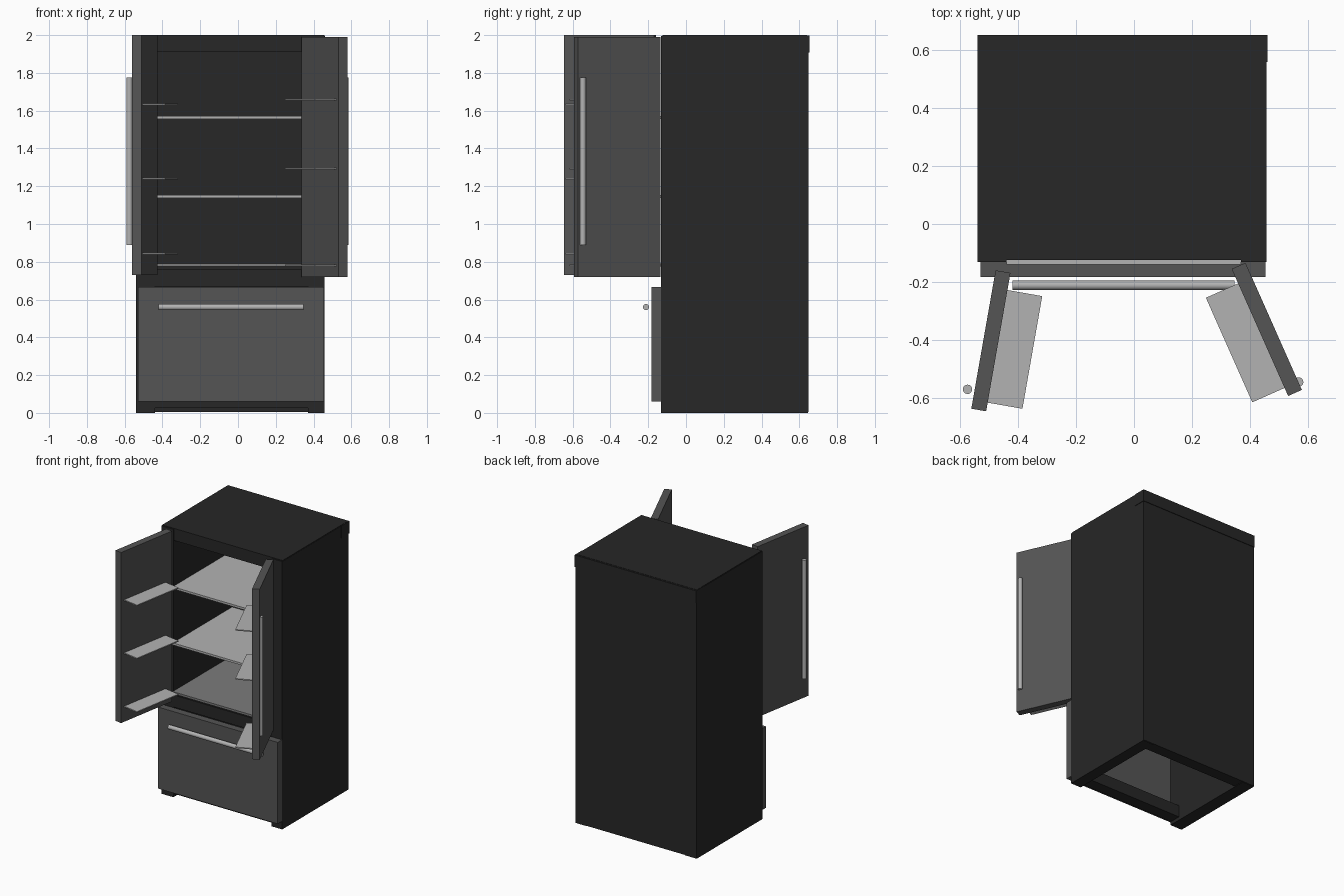
import bpy, bmesh, math
from mathutils import Vector, Matrix

if "Cube" in bpy.data.objects:
    bpy.data.objects.remove(bpy.data.objects["Cube"])


def material(name, v):
    m = bpy.data.materials.new(name)
    m.diffuse_color = (v, v, v, 1)
    m.use_nodes = True
    m.node_tree.nodes["Principled BSDF"].inputs["Base Color"].default_value = m.diffuse_color
    return m


BLACK = material("dark_body", 0.02)
DOOR = material("door_grey", 0.09)
SMOKE = material("smoked_glass", 0.2)
SILVER = material("silver", 0.45)


def finish(name, bm, mat, matrix=Matrix()):
    bm.transform(matrix)
    me = bpy.data.meshes.new(name)
    bm.to_mesh(me)
    bm.free()
    me.materials.append(mat)
    ob = bpy.data.objects.new(name, me)
    bpy.context.collection.objects.link(ob)
    return ob


def box(name, lo, hi, mat, matrix=Matrix()):
    lo, hi = Vector(lo), Vector(hi)
    bm = bmesh.new()
    bmesh.ops.create_cube(bm, size=1)
    bm.transform(Matrix.Translation((lo + hi) / 2) @ Matrix.Diagonal((*(hi - lo), 1)))
    return finish(name, bm, mat, matrix)


def bar(name, a, b, radius, mat):
    a, b = Vector(a), Vector(b)
    bm = bmesh.new()
    bmesh.ops.create_cone(bm, cap_ends=True, segments=24, radius1=radius, radius2=radius,
                          depth=(b - a).length)
    rot = (b - a).to_track_quat('Z', 'Y').to_matrix().to_4x4()
    ob = finish(name, bm, mat, Matrix.Translation((a + b) / 2) @ rot)
    for p in ob.data.polygons:
        p.use_smooth = len(p.vertices) == 4
    return ob


# Cabinet shell: thick panels, open at the front and underneath
box("left_side", (-0.54, -0.132, 0), (-0.44, 0.645, 1.995), BLACK)
box("right_side", (0.37, -0.132, 0), (0.457, 0.645, 1.995), BLACK)
box("back_panel", (-0.535, 0.56, 0.004), (0.453, 0.648, 1.97), BLACK)
box("top_panel", (-0.537, -0.125, 1.91), (0.455, 0.64, 2.0), BLACK)
box("top_back_rail", (-0.54, 0.56, 1.908), (0.461, 0.653, 1.998), BLACK)
box("divider", (-0.535, -0.128, 0.67), (0.453, 0.60, 0.76), BLACK)
box("bottom_front_rail", (-0.46, -0.128, 0.025), (0.39, -0.04, 0.115), BLACK)

# Inner shelves
for i, (z, mat) in enumerate([(0.782, SMOKE), (1.145, SILVER), (1.563, SILVER)]):
    box(f"shelf_{i + 1}", (-0.44, -0.14, z - 0.008), (0.37, 0.56, z + 0.008), mat)

# Freezer drawer front and its handle
box("drawer_front", (-0.53, -0.183, 0.06), (0.455, -0.13, 0.667), DOOR)
bar("drawer_handle", (-0.42, -0.212, 0.56), (0.347, -0.212, 0.56), 0.016, SILVER)


# Open doors, local: x along the door from the hinge, y towards the inside
def door(side, hinge, free, inward, z0, z1, shelf_x, levels):
    hinge, free = Vector((*hinge, 0)), Vector((*free, 0))
    along = (free - hinge).normalized()
    across = Vector((-along.y, along.x, 0)) * inward
    m = Matrix.Translation(hinge) @ Matrix((along, across, (0, 0, 1))).transposed().to_4x4()
    length = (free - hinge).length
    ob = box(side + "_door", (0, 0, z0), (length, 0.052, z1), DOOR, m)
    parts = [ob]
    for i, z in enumerate(levels):
        parts.append(box(f"{side}_door_shelf_{i + 1}", (shelf_x, 0.046, z - 0.004),
                         (shelf_x + 0.395, 0.174, z + 0.004), SILVER, m))
    for p in parts:
        bm = bmesh.new()
        bm.from_mesh(p.data)
        bmesh.ops.recalc_face_normals(bm, faces=bm.faces)
        bm.to_mesh(p.data)
        bm.free()


door("left", (-0.478, -0.16), (-0.562, -0.638), 1, 0.73, 2.0, 0.06, (0.842, 1.24, 1.635))
door("right", (0.385, -0.134), (0.58, -0.573), -1, 0.72, 1.99, 0.055, (0.782, 1.292, 1.657))

# Door handles
for side, x, y in (("left", -0.575, -0.571), ("right", 0.569, -0.546)):
    bar(side + "_door_handle", (x, y, 0.89), (x, y, 1.775), 0.016, SILVER)
